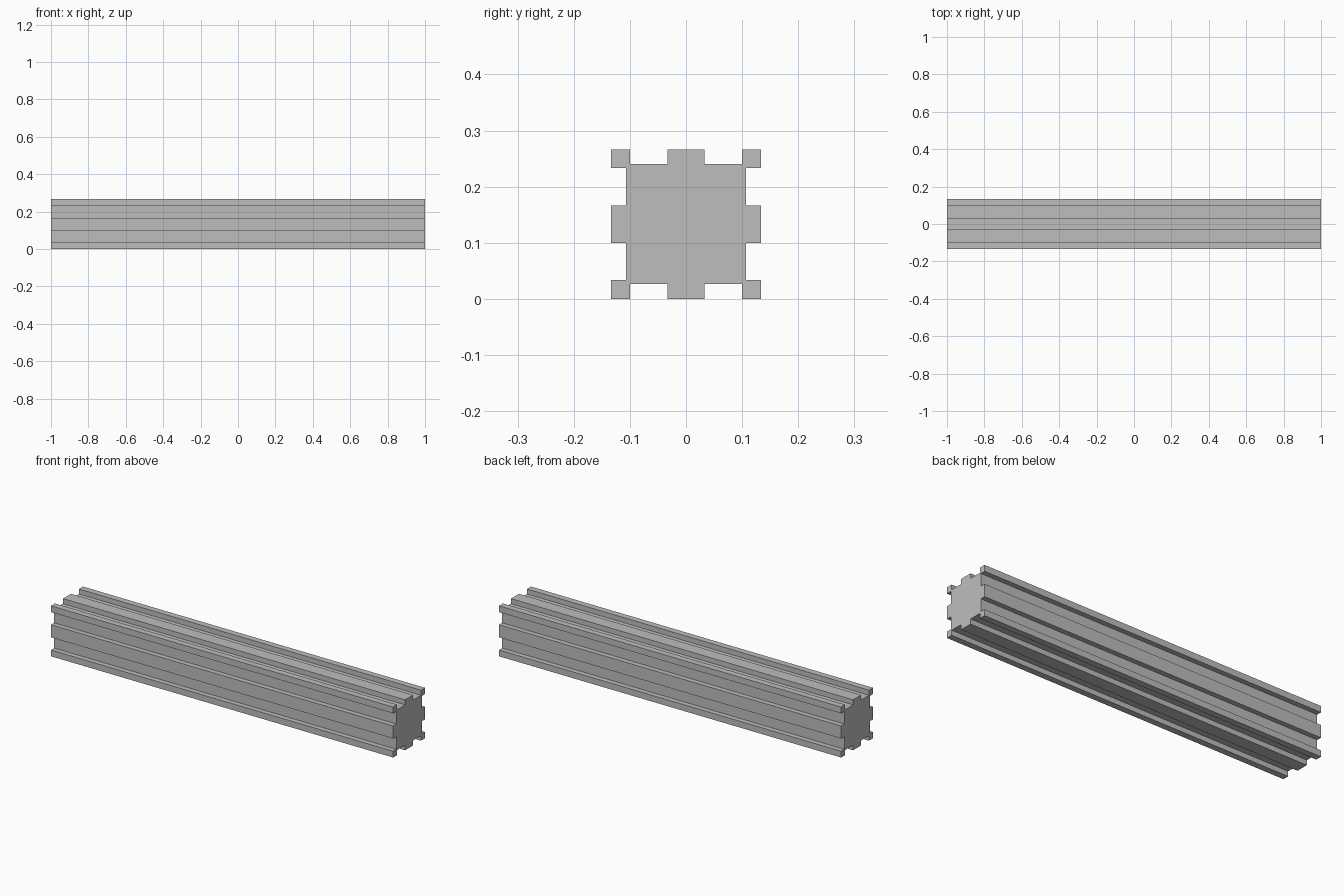
import bpy
import bmesh
from mathutils import Matrix, Vector

cube = bpy.data.objects.get("Cube")
if cube:
    bpy.data.objects.remove(cube, do_unlink=True)

LENGTH = 2.0
HALF = 2 / 15            # half width of the square section
CORNER = 0.10            # inner edge of the corner rails
RIB = HALF / 4           # half width of the centre ribs
FLOOR = HALF * 0.8       # distance of the groove floors from the axis

# One flat grey
grey = bpy.data.materials.new("grey")
grey.use_nodes = True
grey.diffuse_color = (0.515, 0.515, 0.515, 1)
grey.node_tree.nodes["Principled BSDF"].inputs["Base Color"].default_value = grey.diffuse_color

# A quarter of the section: rib edge, groove, corner rail, groove, rib edge
quarter = [(HALF, RIB), (FLOOR, RIB), (FLOOR, CORNER), (HALF, CORNER),
           (HALF, HALF), (CORNER, HALF), (CORNER, FLOOR), (RIB, FLOOR), (RIB, HALF)]

# Turn the quarter around the axis to close the section, then extrude along x
bm = bmesh.new()
verts = []
for turn in range(4):
    rotation = Matrix.Rotation(turn * 1.5707963, 3, "X")
    for y, z in quarter:
        verts.append(bm.verts.new(rotation @ Vector((-LENGTH / 2, y, z))))
end = bm.faces.new(verts)
extruded = bmesh.ops.extrude_face_region(bm, geom=[end], use_keep_orig=True)
moved = [g for g in extruded["geom"] if isinstance(g, bmesh.types.BMVert)]
bmesh.ops.translate(bm, verts=moved, vec=(LENGTH, 0, 0))
bmesh.ops.recalc_face_normals(bm, faces=bm.faces)

mesh = bpy.data.meshes.new("grooved_beam")
bm.to_mesh(mesh)
bm.free()
mesh.materials.append(grey)
beam = bpy.data.objects.new("grooved_beam", mesh)
beam.location.z = HALF
bpy.context.collection.objects.link(beam)
